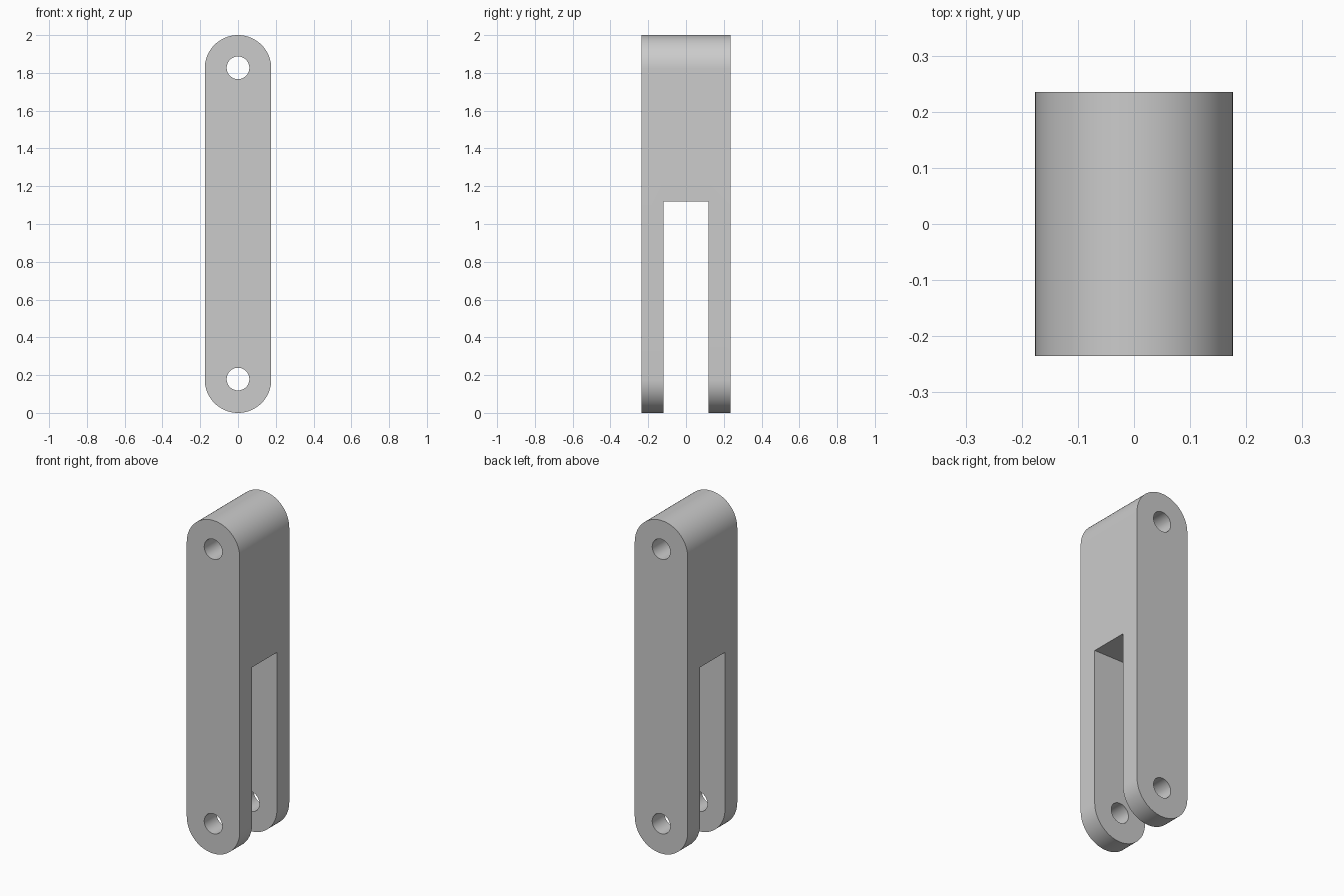
import bpy, bmesh, math

old = bpy.data.objects.get("Cube")
if old:
    bpy.data.objects.remove(old, do_unlink=True)

R, HALF_DEPTH = 0.176, 0.235
HOLE_R, SLOT_HALF, SLOT_TOP = 0.06, 0.118, 1.12
LOW, HIGH = R, 2 - R

grey = bpy.data.materials.new("plain grey")
grey.use_nodes = True
colour = (0.6, 0.6, 0.6, 1)
grey.diffuse_color = colour
grey.node_tree.nodes["Principled BSDF"].inputs["Base Color"].default_value = colour


def arc(radius, z, start, sweep, steps):
    """Points on an arc in the x-z plane."""
    return [(radius * math.cos(start + sweep * i / steps),
             z + radius * math.sin(start + sweep * i / steps)) for i in range(steps + 1)]


def prism(name, outline, half_depth):
    """Extrude an x-z outline symmetrically along y."""
    bm = bmesh.new()
    face = bm.faces.new([bm.verts.new((x, -half_depth, z)) for x, z in outline])
    side = bmesh.ops.extrude_face_region(bm, geom=[face])["geom"]
    moved = [v for v in side if isinstance(v, bmesh.types.BMVert)]
    bmesh.ops.translate(bm, verts=moved, vec=(0, 2 * half_depth, 0))
    bmesh.ops.recalc_face_normals(bm, faces=bm.faces)
    mesh = bpy.data.meshes.new(name)
    bm.to_mesh(mesh)
    bm.free()
    obj = bpy.data.objects.new(name, mesh)
    bpy.context.collection.objects.link(obj)
    mesh.materials.append(grey)
    return obj


# Round-ended link body
body = prism("clevis_link", arc(R, HIGH, 0, math.pi, 48) + arc(R, LOW, math.pi, math.pi, 48),
             HALF_DEPTH)

# Fork slot and the two pin holes
cutters = [prism("slot_cutter", [(-1, -1), (1, -1), (1, SLOT_TOP), (-1, SLOT_TOP)], SLOT_HALF)]
for name, z in (("lower_pin_cutter", LOW + 0.003), ("upper_pin_cutter", HIGH + 0.003)):
    cutters.append(prism(name, arc(HOLE_R, z, 0, math.tau, 48)[:-1], 1))

bpy.context.view_layer.objects.active = body
for cutter in cutters:
    mod = body.modifiers.new(cutter.name, 'BOOLEAN')
    mod.operation, mod.solver, mod.object = 'DIFFERENCE', 'EXACT', cutter
    bpy.ops.object.modifier_apply(modifier=mod.name)
    bpy.data.objects.remove(cutter, do_unlink=True)

bpy.ops.object.select_all(action='DESELECT')
body.select_set(True)
bpy.ops.object.shade_smooth_by_angle(angle=math.radians(30))
